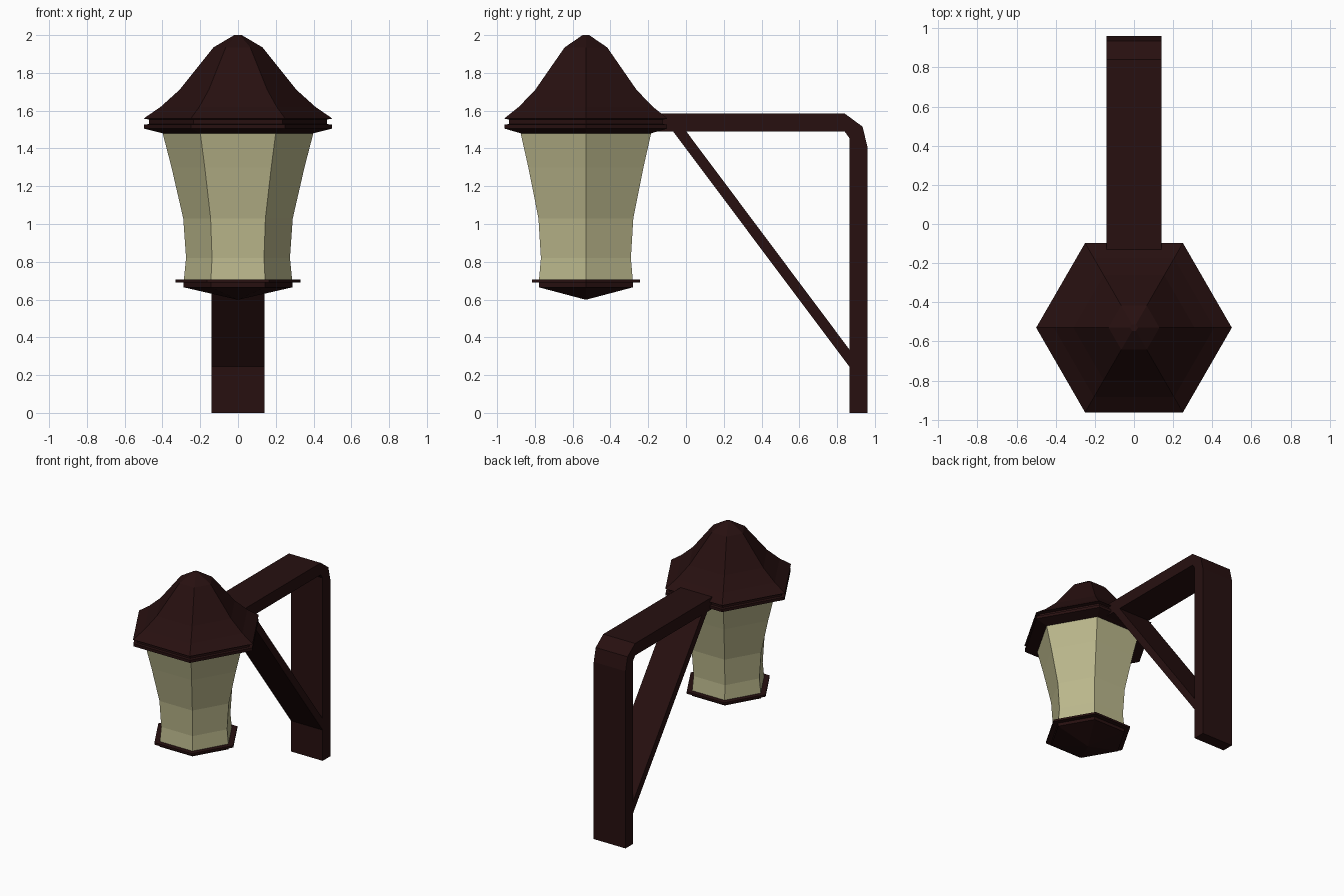
import bpy, bmesh, math

if "Cube" in bpy.data.objects:
    bpy.data.objects.remove(bpy.data.objects["Cube"])

LANTERN_Y = -0.53
HALF_W = 0.14


def material(name, rgb):
    m = bpy.data.materials.new(name)
    m.diffuse_color = (*rgb, 1)
    m.use_nodes = True
    m.node_tree.nodes["Principled BSDF"].inputs["Base Color"].default_value = m.diffuse_color
    return m


iron = material("dark_brown_iron", (0.020, 0.005, 0.005))
glass = material("pale_yellow_glass", (0.50, 0.48, 0.265))


def finish(name, bm, mat):
    bmesh.ops.recalc_face_normals(bm, faces=bm.faces)
    mesh = bpy.data.meshes.new(name)
    bm.to_mesh(mesh)
    bm.free()
    mesh.materials.append(mat)
    ob = bpy.data.objects.new(name, mesh)
    bpy.context.collection.objects.link(ob)
    return ob


def hex_lathe(name, profile, mat):
    """Six-sided solid from (radius, z) points, capped at both ends."""
    bm = bmesh.new()
    rings = [[bm.verts.new((r * math.cos(i * math.pi / 3),
                            LANTERN_Y + r * math.sin(i * math.pi / 3), z))
              for i in range(6)] for r, z in profile]
    for a, b in zip(rings, rings[1:]):
        for i in range(6):
            j = (i + 1) % 6
            bm.faces.new((a[i], a[j], b[j], b[i]))
    bm.faces.new(rings[0])
    bm.faces.new(rings[-1])
    return finish(name, bm, mat)


def side_prism(name, outline, mat):
    """Extrude a (y, z) outline across the bracket width."""
    bm = bmesh.new()
    l, r = [[bm.verts.new((x, y, z)) for y, z in outline] for x in (-HALF_W, HALF_W)]
    n = len(outline)
    for i in range(n):
        j = (i + 1) % n
        bm.faces.new((l[i], l[j], r[j], r[i]))
    bm.faces.new(l)
    bm.faces.new(r)
    return finish(name, bm, mat)


# Roof with flared eaves
hex_lathe("roof", [(0.47, 1.52), (0.47, 1.553), (0.5, 1.558), (0.41, 1.62), (0.31, 1.71),
                   (0.13, 1.935), (0.02, 2.0)], iron)
# Lower rim under the eaves
hex_lathe("roof_rim", [(0.39, 1.478), (0.497, 1.505), (0.497, 1.527), (0.45, 1.53)], iron)
# Tapered glass body
hex_lathe("glass_body", [(0.288, 0.69), (0.275, 0.82), (0.29, 1.03), (0.352, 1.30),
                         (0.4, 1.485)], glass)
# Bottom plate and pointed base
hex_lathe("base_plate", [(0.33, 0.69), (0.33, 0.706)], iron)
hex_lathe("base_point", [(0.005, 0.6), (0.288, 0.665), (0.288, 0.695)], iron)

# Post and arm in one bent bar
side_prism("post_and_arm", [(0.865, 0), (0.96, 0), (0.96, 1.41), (0.935, 1.515), (0.84, 1.585),
                            (-0.18, 1.585), (-0.18, 1.49), (0.84, 1.49), (0.865, 1.455)], iron)
# Diagonal brace
side_prism("diagonal_brace", [(-0.07, 1.492), (0.0, 1.492), (0.867, 0.333), (0.867, 0.242)], iron)
